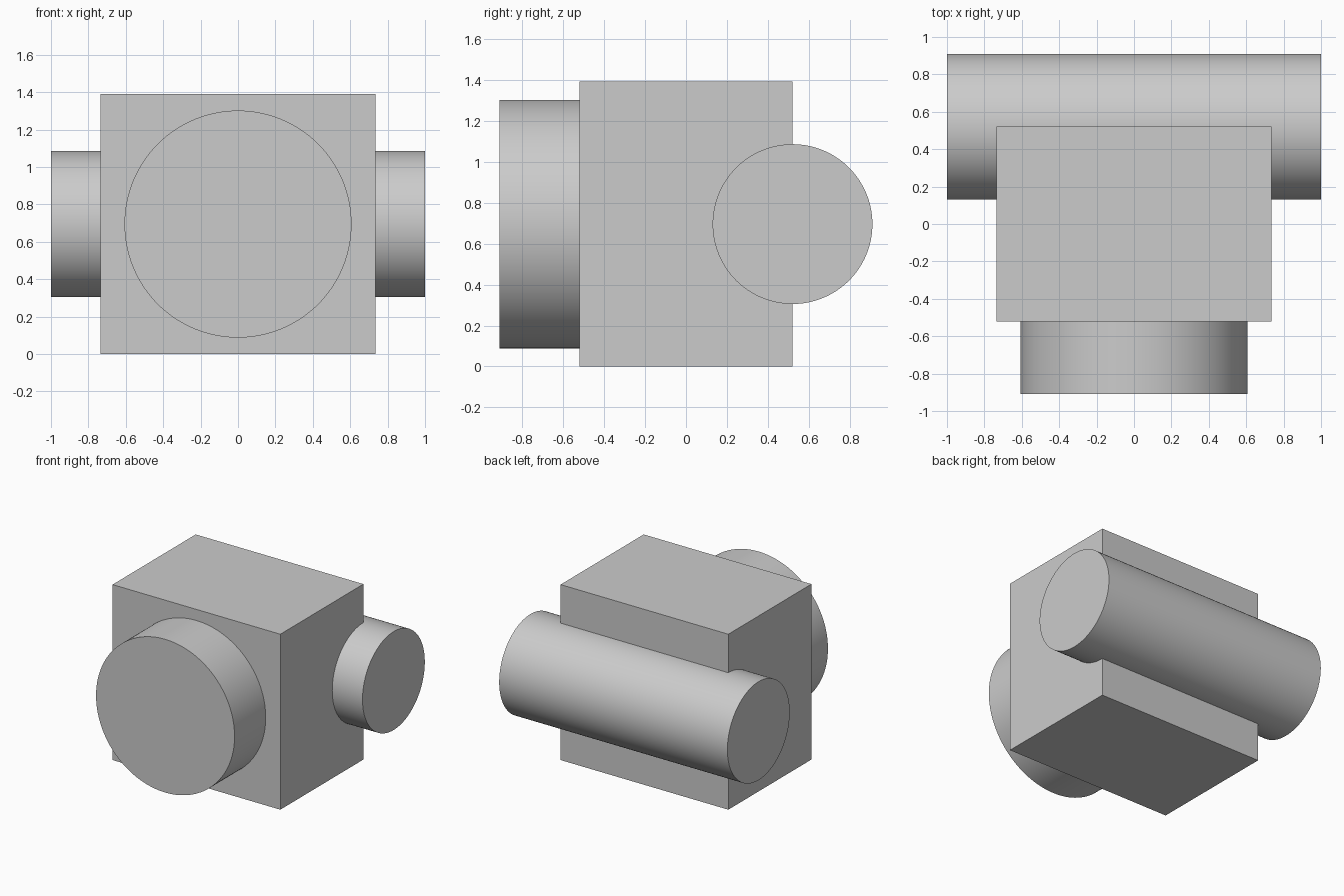
import bpy
import math

cube = bpy.data.objects.get("Cube")
if cube:
    bpy.data.objects.remove(cube, do_unlink=True)

# Single plain grey
GREY = (0.6, 0.6, 0.6, 1)
grey = bpy.data.materials.new("light grey")
grey.use_nodes = True
grey.diffuse_color = GREY
grey.node_tree.nodes["Principled BSDF"].inputs["Base Color"].default_value = GREY

HEIGHT = 1.39
MID = HEIGHT / 2
HALF_DEPTH = 0.52


def finish(name):
    obj = bpy.context.object
    obj.name = name
    obj.data.materials.append(grey)
    return obj


def cylinder(name, radius, length, location, rotation):
    bpy.ops.mesh.primitive_cylinder_add(
        vertices=128, radius=radius, depth=length,
        location=location, rotation=rotation)
    bpy.ops.object.shade_smooth_by_angle(angle=math.radians(30))
    return finish(name)


# Rectangular housing
bpy.ops.mesh.primitive_cube_add(size=1, location=(0, 0, MID))
bpy.context.object.scale = (1.47, 2 * HALF_DEPTH, HEIGHT)
bpy.ops.object.transform_apply(location=False, rotation=False, scale=True)
finish("housing")

# Round boss on the front, set slightly into the housing
FRONT, INSET = -0.91, 0.1
boss_back = -HALF_DEPTH + INSET
cylinder("front_boss", 0.607, boss_back - FRONT,
         (0, (FRONT + boss_back) / 2, MID), (math.pi / 2, 0, 0))

# Long roller across the back, axis on the rear face
cylinder("rear_roller", 0.39, 2, (0, HALF_DEPTH, MID), (0, math.pi / 2, 0))
